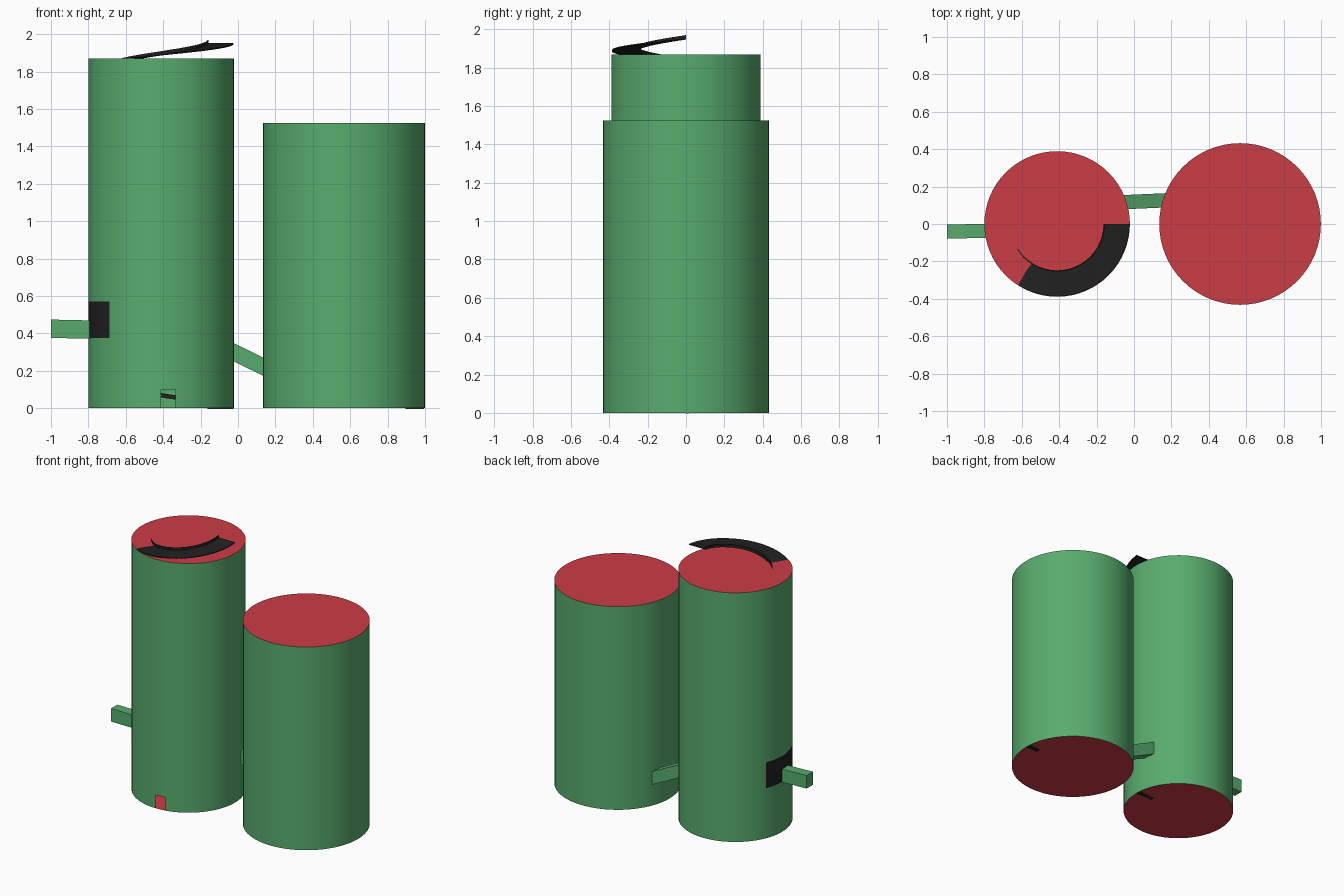
import bpy, bmesh, math

if "Cube" in bpy.data.objects:
    bpy.data.objects.remove(bpy.data.objects["Cube"])

SEG = 64


def material(name, rgb):
    m = bpy.data.materials.new(name)
    m.diffuse_color = (*rgb, 1)
    m.use_nodes = True
    m.node_tree.nodes["Principled BSDF"].inputs["Base Color"].default_value = m.diffuse_color
    return m


green = material("green", (0.098, 0.413, 0.156))
red = material("red", (0.60, 0.045, 0.062))
black = material("black", (0.015, 0.015, 0.015))


def finish(bm, name, mats, smooth=False):
    me = bpy.data.meshes.new(name)
    bm.to_mesh(me)
    bm.free()
    for m in mats:
        me.materials.append(m)
    ob = bpy.data.objects.new(name, me)
    bpy.context.collection.objects.link(ob)
    if smooth:
        bpy.context.view_layer.objects.active = ob
        ob.select_set(True)
        bpy.ops.object.shade_smooth_by_angle(angle=math.radians(30))
        ob.select_set(False)
    return ob


def wall(name, cx, r, levels, hole=None, panel=None):
    """Thin tank wall; hole and panel are (row, from_degrees, to_degrees)."""
    bm = bmesh.new()
    rings = [[bm.verts.new((cx + r * math.cos(math.tau * i / SEG),
                            r * math.sin(math.tau * i / SEG), z))
              for i in range(SEG)] for z in levels]

    def inside(region, row, deg):
        return region and region[0] == row and region[1] < deg < region[2]

    for row, (a, b) in enumerate(zip(rings, rings[1:])):
        for i in range(SEG):
            deg = (i + 0.5) * 360 / SEG
            if inside(hole, row, deg):
                continue
            j = (i + 1) % SEG
            f = bm.faces.new((a[i], a[j], b[j], b[i]))
            f.material_index = 1 if inside(panel, row, deg) else 0
    finish(bm, name, [green, black], True)


def disc(name, cx, r, z, up):
    bm = bmesh.new()
    bmesh.ops.create_circle(bm, cap_ends=True, segments=SEG, radius=r)
    bmesh.ops.translate(bm, verts=bm.verts, vec=(cx, 0, z))
    for f in bm.faces:
        f.normal_update()
        if (f.normal.z > 0) != up:
            f.normal_flip()
    finish(bm, name, [red])


def spiral(name, cx, r_in, r_out, turns, top):
    """Flat spiral ramp with a low lip on its inner edge."""
    t, lip = 0.006, 0.02
    profile = [(r_in, -t / 2), (r_out, -t / 2), (r_out, t / 2),
               (r_in + t, t / 2), (r_in + t, lip), (r_in, lip)]
    bm = bmesh.new()
    n = turns * 48
    rings = []
    for k in range(n + 1):
        a = math.tau * turns * k / n
        rings.append([bm.verts.new((cx + r * math.cos(a), r * math.sin(a),
                                    top * k / n + dz)) for r, dz in profile])
    for a, b in zip(rings, rings[1:]):
        for i in range(6):
            j = (i + 1) % 6
            bm.faces.new((a[i], a[j], b[j], b[i]))
    bm.faces.new(rings[0])
    bm.faces.new(rings[-1])
    bmesh.ops.recalc_face_normals(bm, faces=bm.faces)
    finish(bm, name, [black])


def duct(name, start, end, w, h):
    """Square duct between two points, with upright ends."""
    bm = bmesh.new()
    rings = [[bm.verts.new((p[0], p[1] + sy * w / 2, p[2] + sz * h / 2))
              for sy, sz in ((-1, -1), (1, -1), (1, 1), (-1, 1))]
             for p in (start, end)]
    for i in range(4):
        j = (i + 1) % 4
        bm.faces.new((rings[0][i], rings[0][j], rings[1][j], rings[1][i]))
    bm.faces.new(rings[0])
    bm.faces.new(rings[1])
    bmesh.ops.recalc_face_normals(bm, faces=bm.faces)
    finish(bm, name, [green])


# Tall tank on the left: small floor opening in front, dark panel at the inlet
TX, TR, TH = -0.411, 0.389, 1.87
wall("tall_tank_wall", TX, TR, [0, 0.1, 0.375, 0.57, TH],
     hole=(0, 270, 281.25), panel=(2, 157.5, 225))
disc("tall_tank_lid", TX, TR, TH, True)
disc("tall_tank_floor", TX, TR, 0.001, False)
spiral("tall_tank_spiral", TX, 0.248, TR - 0.002, 8, 1.95)

# Wide tank on the right
WX, WR, WH = 0.567, 0.432, 1.525
wall("wide_tank_wall", WX, WR, [0, WH])
disc("wide_tank_lid", WX, WR, WH, True)
disc("wide_tank_floor", WX, WR, 0.001, False)
spiral("wide_tank_spiral", WX, 0.33, WR - 0.004, 6, 1.46)

# Ducts: inlet at the far left and sloping link between the tanks
duct("inlet_duct", (-1.0, -0.041, 0.425), (-0.77, -0.036, 0.420), 0.075, 0.098)
duct("link_duct", (-0.07, 0.116, 0.3225), (0.20, 0.128, 0.19), 0.076, 0.098)
